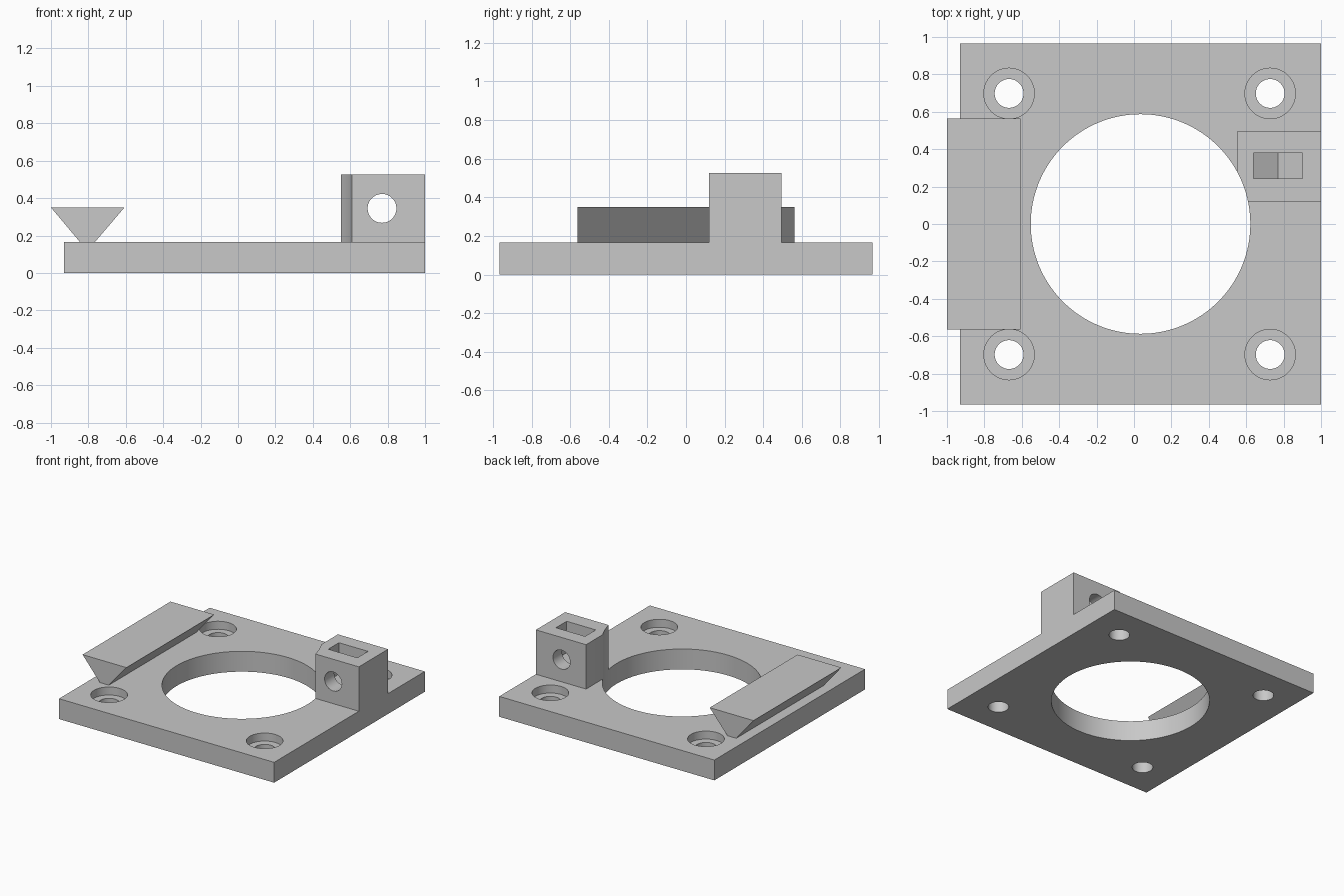
import bpy
import bmesh
import math
from mathutils import Matrix, Vector

cube = bpy.data.objects.get("Cube")
if cube:
    bpy.data.objects.remove(cube, do_unlink=True)

grey = bpy.data.materials.new("light_grey_plastic")
grey.use_nodes = True
COLOUR = (0.58, 0.58, 0.58, 1)
grey.diffuse_color = COLOUR
grey.node_tree.nodes["Principled BSDF"].inputs["Base Color"].default_value = COLOUR

PLATE_TOP = 0.165
CENTRE_X = 0.035
BOLT_X, BOLT_Z = 0.77, 0.345


def prism(name, profile, y0, y1):
    """Extrude an (x, z) profile along y."""
    bm = bmesh.new()
    face = bm.faces.new([bm.verts.new((x, y0, z)) for x, z in profile])
    ext = bmesh.ops.extrude_face_region(bm, geom=[face])
    moved = [v for v in ext["geom"] if isinstance(v, bmesh.types.BMVert)]
    bmesh.ops.translate(bm, verts=moved, vec=Vector((0, y1 - y0, 0)))
    bmesh.ops.recalc_face_normals(bm, faces=bm.faces)
    return finish(name, bm)


def box(name, x0, x1, y0, y1, z0, z1):
    return prism(name, [(x0, z0), (x1, z0), (x1, z1), (x0, z1)], y0, y1)


def cylinder(name, centre, radius, depth, sides=64, axis="Z"):
    bm = bmesh.new()
    turn = Matrix.Rotation(math.pi / 2, 4, "X") if axis == "Y" else Matrix()
    bmesh.ops.create_cone(bm, cap_ends=True, segments=sides, radius1=radius,
                          radius2=radius, depth=depth,
                          matrix=Matrix.Translation(centre) @ turn)
    return finish(name, bm)


def finish(name, bm):
    mesh = bpy.data.meshes.new(name)
    bm.to_mesh(mesh)
    bm.free()
    mesh.materials.append(grey)
    obj = bpy.data.objects.new(name, mesh)
    bpy.context.collection.objects.link(obj)
    return obj


def cut(target, cutters):
    """Subtract the cutters, then smooth the round walls."""
    bpy.ops.object.select_all(action="DESELECT")
    bpy.context.view_layer.objects.active = target
    target.select_set(True)
    for cutter in cutters:
        mod = target.modifiers.new("cut", "BOOLEAN")
        mod.operation = "DIFFERENCE"
        mod.solver = "EXACT"
        mod.object = cutter
        bpy.ops.object.modifier_apply(modifier=mod.name)
    bpy.ops.object.shade_smooth_by_angle(angle=math.radians(30))


# Main parts
plate = box("base_plate", -0.93, 1, -0.965, 0.965, 0, PLATE_TOP)
block = box("clamp_block", 0.55, 1, 0.12, 0.495, PLATE_TOP, 0.525)
prism("dovetail_rail", [(-0.845, PLATE_TOP), (-0.765, PLATE_TOP),
                        (-0.607, 0.35), (-1, 0.35)], -0.563, 0.563)

# Central bore, shared by the plate and the block
bore = cylinder("bore_cutter", (CENTRE_X, 0, 0.3), 0.587, 2, 128)

# Corner screw holes with counterbores
screws = []
for sx in (-1, 1):
    for sy in (-1, 1):
        x, y = CENTRE_X - 0.005 + sx * 0.698, sy * 0.698
        screws.append(cylinder("screw_cutter", (x, y, 0), 0.077, 1))
        screws.append(cylinder("counterbore_cutter", (x, y, 0.2), 0.135, 0.2))

# Cross bolt hole and pointed nut pocket open at the top
bolt = cylinder("bolt_cutter", (BOLT_X, 0.3, BOLT_Z), 0.077, 1, axis="Y")
half = 0.131
side_z = BOLT_Z - half * math.tan(math.radians(30))
tip_z = BOLT_Z - half / math.cos(math.radians(30))
pocket = prism("nut_cutter", [(BOLT_X - half, 0.7), (BOLT_X - half, side_z),
                              (BOLT_X, tip_z), (BOLT_X + half, side_z),
                              (BOLT_X + half, 0.7)], 0.243, 0.38)

cut(plate, [bore] + screws)
cut(block, [bore, bolt, pocket])

for helper in [bore, bolt, pocket] + screws:
    bpy.data.objects.remove(helper, do_unlink=True)
